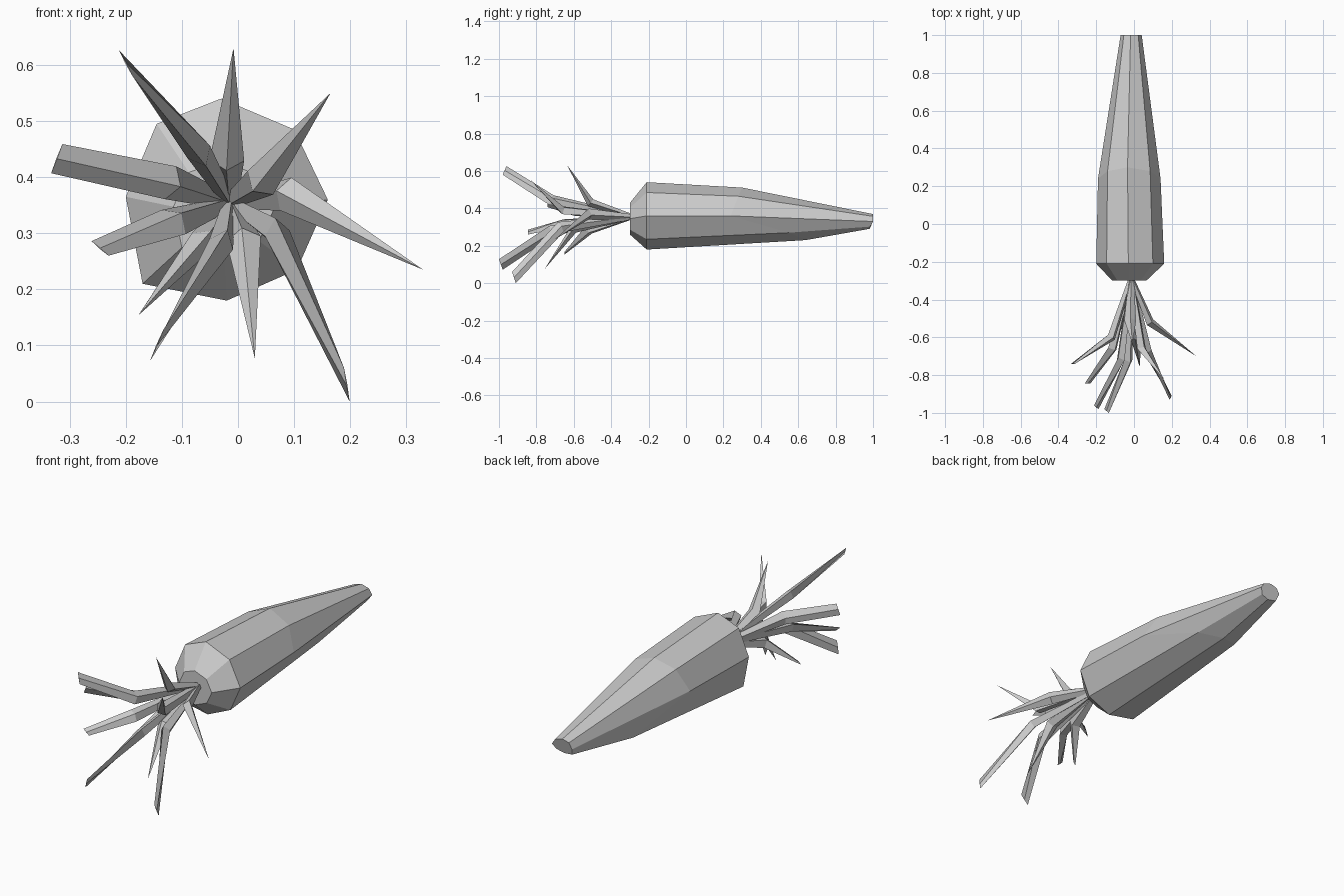
import bpy, bmesh
from mathutils import Vector

cube = bpy.data.objects.get("Cube")
if cube:
    bpy.data.objects.remove(cube, do_unlink=True)

grey = bpy.data.materials.new("plain_grey")
grey.use_nodes = True
colour = (0.6, 0.6, 0.6, 1)
grey.diffuse_color = colour
grey.node_tree.nodes["Principled BSDF"].inputs["Base Color"].default_value = colour


def loft(name, rings):
    """Skin a list of equal rings of points and close both ends."""
    bm = bmesh.new()
    loops = [[bm.verts.new(p) for p in ring] for ring in rings]
    n = len(loops[0])
    for a, b in zip(loops, loops[1:]):
        for i in range(n):
            j = (i + 1) % n
            bm.faces.new((a[i], a[j], b[j], b[i]))
    bm.faces.new(loops[0])
    bm.faces.new(loops[-1])
    bmesh.ops.remove_doubles(bm, verts=bm.verts, dist=0.0005)
    bmesh.ops.recalc_face_normals(bm, faces=bm.faces)
    mesh = bpy.data.meshes.new(name)
    bm.to_mesh(mesh)
    bm.free()
    mesh.materials.append(grey)
    ob = bpy.data.objects.new(name, mesh)
    bpy.context.collection.objects.link(ob)
    return ob


# Root body: an uneven octagon, scaled along its length
OUTLINE = [(-0.01, 0.18), (0.12, 0.125), (0.18, 0), (0.125, -0.125),
           (0, -0.18), (-0.15, -0.15), (-0.18, 0.005), (-0.125, 0.135)]


def ring(ys, cx, cz, sx, sz):
    return [(cx + x * sx, y, cz + z * sz) for (x, z), y in zip(OUTLINE, ys)]


middle_y = [0.3, 0.28, 0.24, 0.55, 0.64, 0.6, 0.24, 0.28]
loft("root_body", [
    ring([-0.3] * 8, -0.025, 0.345, 0.5, 0.47),
    ring([-0.21] * 8, -0.02, 0.36, 1, 1),
    [(-0.025 + x * (0.92 if z > -0.1 else 0.68), y, 0.36 + z * (0.84 if z > 0 else 0.72))
     for (x, z), y in zip(OUTLINE, middle_y)],
    ring([1, 1, 1, 0.985, 0.98, 0.985, 1, 1], -0.015, 0.33, 0.31, 0.22),
])

# Leaf stalks: knee, tip, half of the tip edge (zero makes a sharp point)
POINT = (0, 0, 0)
LEAVES = [
    ((-0.07, -0.72, 0.445), (-0.2, -0.97, 0.603), (-0.012, 0.01, 0.023)),
    ((-0.02, -0.51, 0.43), (-0.008, -0.635, 0.63), POINT),
    ((0.04, -0.66, 0.39), (0.165, -0.83, 0.55), POINT),
    ((0.085, -0.52, 0.37), (0.33, -0.7, 0.235), POINT),
    ((0.07, -0.67, 0.3), (0.194, -0.92, 0.03), (0.005, 0.01, -0.03)),
    ((0.01, -0.6, 0.29), (0.03, -0.755, 0.077), POINT),
    ((-0.03, -0.72, 0.28), (-0.145, -0.99, 0.1), (-0.012, 0.01, -0.028)),
    ((-0.065, -0.52, 0.285), (-0.172, -0.65, 0.16), (-0.006, 0, -0.007)),
    ((-0.115, -0.66, 0.32), (-0.246, -0.845, 0.273), (0.015, 0, -0.013)),
    ((-0.12, -0.6, 0.39), (-0.323, -0.74, 0.433), (-0.01, 0, -0.026)),
]
ORIGIN = Vector((-0.015, -0.28, 0.355))

for index, (knee, tip, edge) in enumerate(LEAVES, 1):
    knee, tip, edge = Vector(knee), Vector(tip), Vector(edge)
    axis = (tip - ORIGIN).normalized()
    wide = edge if edge.length else axis.cross(Vector((0, 1, 0)))
    wide = (wide - axis * wide.dot(axis)).normalized()
    thin = axis.cross(wide).normalized()
    base = ORIGIN + (knee - ORIGIN) * 0.03

    def diamond(c, w, t):
        return [c + wide * w, c + thin * t, c - wide * w, c - thin * t]

    loft(f"leaf_{index}", [
        diamond(base, 0.014, 0.012),
        diamond(knee, 0.031, 0.023),
        [tip + edge, tip + thin * 0.001, tip - edge, tip - thin * 0.001]
        if edge.length else [tip] * 4,
    ])
